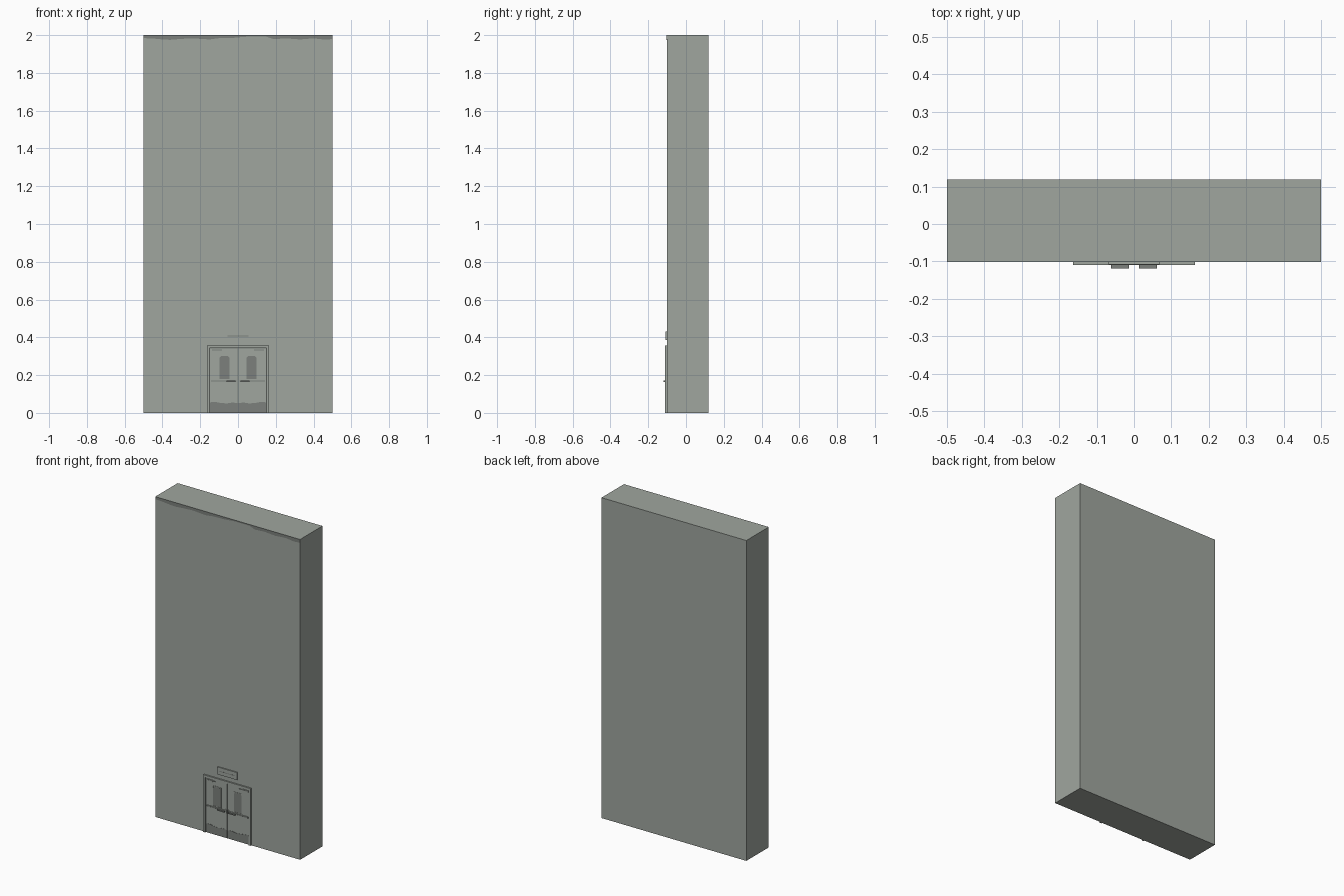
import bpy, bmesh

cube = bpy.data.objects.get("Cube")
if cube:
    bpy.data.objects.remove(cube, do_unlink=True)

WALL_Y = -0.101   # front face of the wall
DOOR_Y = -0.104   # front face of the door leaves


def material(name, rgb):
    m = bpy.data.materials.new(name)
    m.diffuse_color = (*rgb, 1)
    m.use_nodes = True
    m.node_tree.nodes["Principled BSDF"].inputs["Base Color"].default_value = (*rgb, 1)
    return m


PALE = material("pale grey green", (0.35, 0.38, 0.345))
DARK = material("dark grey green", (0.2, 0.217, 0.2))


def finish(name, bm, mat):
    bmesh.ops.recalc_face_normals(bm, faces=bm.faces)
    mesh = bpy.data.meshes.new(name)
    bm.to_mesh(mesh)
    bm.free()
    mesh.materials.append(mat)
    ob = bpy.data.objects.new(name, mesh)
    bpy.context.collection.objects.link(ob)
    return ob


def slab(name, outline, y_front, y_back, mat):
    """Extrude an (x, z) outline from y_front to y_back."""
    bm = bmesh.new()
    face = bm.faces.new([bm.verts.new((x, y_front, z)) for x, z in outline])
    ext = bmesh.ops.extrude_face_region(bm, geom=[face])
    verts = [v for v in ext["geom"] if isinstance(v, bmesh.types.BMVert)]
    bmesh.ops.translate(bm, verts=verts, vec=(0, y_back - y_front, 0))
    return finish(name, bm, mat)


def box(name, x0, x1, y0, y1, z0, z1, mat):
    return slab(name, [(x0, z0), (x1, z0), (x1, z1), (x0, z1)], y0, y1, mat)


# Wall
box("wall", -0.5, 0.5, WALL_Y, 0.119, 0, 2, PALE)

# Ragged dark stain along the top edge of the wall
stain = [(-0.5, 1.984), (-0.45, 1.982), (-0.4, 1.977), (-0.36, 1.975),
         (-0.3, 1.98), (-0.24, 1.983), (-0.15, 1.977), (-0.1, 1.984),
         (-0.02, 1.986), (0.05, 1.992), (0.15, 1.992), (0.19, 1.978),
         (0.25, 1.983), (0.33, 1.977), (0.4, 1.983), (0.46, 1.976), (0.5, 1.979)]
slab("top_stain", stain + [(0.5, 2), (-0.5, 2)], WALL_Y - 0.001, WALL_Y, DARK)

# Door frame: one outline around both jambs and the head
o, i = 0.163, 0.15
slab("door_frame", [(-o, 0), (-i, 0), (-i, 0.343), (i, 0.343), (i, 0), (o, 0),
                    (o, 0.358), (-o, 0.358)], -0.11, WALL_Y, PALE)

# Dark gap behind the two leaves
box("door_gap", -i, i, WALL_Y - 0.001, WALL_Y, 0, 0.343, DARK)

for side, s in (("left", 1), ("right", -1)):
    def part(name, x0, x1, y0, y1, z0, z1, mat):
        a, b = sorted((s * x0, s * x1))
        return box(f"{side}_{name}", a, b, y0, y1, z0, z1, mat)

    # Leaf
    part("door_leaf", 0.002, 0.148, DOOR_Y, WALL_Y, 0.002, 0.341, PALE)

    # Window pane with clipped upper corners, and its thin trim
    pane = [(0.046, 0.18), (0.098, 0.18), (0.098, 0.292),
            (0.09, 0.301), (0.054, 0.301), (0.046, 0.292)]
    slab(f"{side}_window_pane", [(s * x, z) for x, z in pane],
         DOOR_Y - 0.0007, DOOR_Y, DARK)
    for n, x0, x1, z0, z1 in (("inner", 0.042, 0.046, 0.176, 0.305),
                              ("outer", 0.098, 0.102, 0.176, 0.305),
                              ("lower", 0.046, 0.098, 0.176, 0.18),
                              ("upper", 0.046, 0.098, 0.301, 0.305)):
        part(f"window_trim_{n}", x0, x1, DOOR_Y - 0.002, DOOR_Y, z0, z1, PALE)

    # Push rail with a dark underside strip, and the raised pad
    part("push_rail", 0.008, 0.144, -0.109, DOOR_Y, 0.163, 0.174, PALE)
    part("push_rail_shadow_strip", 0.008, 0.144, -0.1095, -0.109, 0.1665, 0.1705, DARK)
    part("push_pad", 0.013, 0.061, -0.119, -0.109, 0.164, 0.172, DARK)
    part("latch_case", 0.003, 0.012, -0.1095, DOOR_Y, 0.158, 0.18, PALE)

    # Door closer
    part("door_closer", 0.1, 0.144, -0.108, DOOR_Y, 0.327, 0.338, PALE)
    part("door_closer_arm", 0.084, 0.138, -0.1085, DOOR_Y, 0.331, 0.335, DARK)

    # Worn dark kick area with an uneven top
    kick = [(0.002, 0.002), (0.148, 0.002), (0.148, 0.056), (0.12, 0.058),
            (0.095, 0.053), (0.06, 0.05), (0.03, 0.055), (0.002, 0.052)]
    slab(f"{side}_kick_area", [(s * x, z) for x, z in kick],
         DOOR_Y - 0.0007, DOOR_Y, DARK)

# Blank plaque above the door, with one plain stripe
box("plaque", -0.068, 0.068, -0.108, WALL_Y, 0.385, 0.431, PALE)
box("plaque_stripe", -0.055, 0.055, -0.1085, -0.108, 0.4055, 0.4095, DARK)
